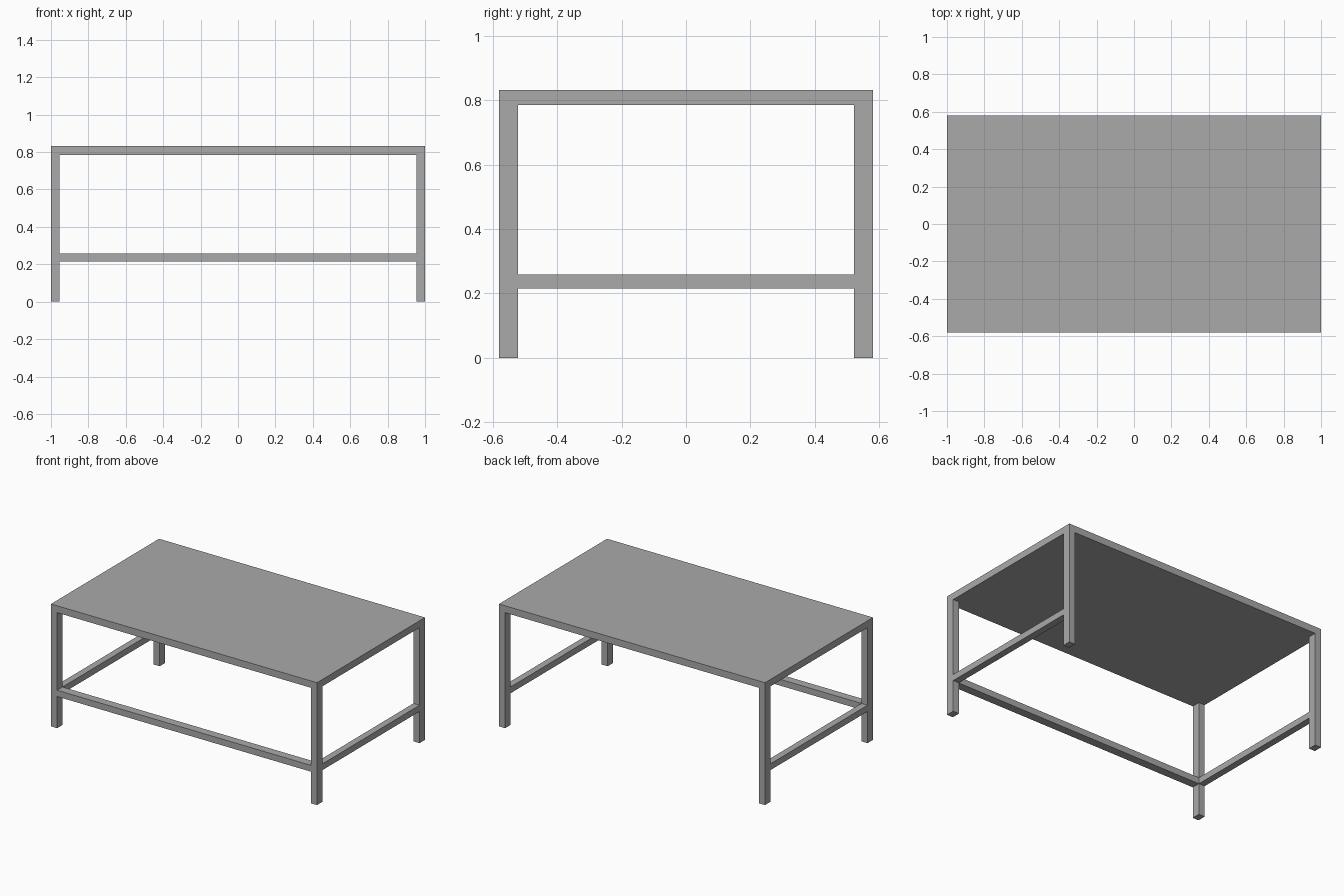
import bpy

# Remove the default cube
default = bpy.data.objects.get("Cube")
if default:
    bpy.data.objects.remove(default, do_unlink=True)

# Single grey finish
grey = bpy.data.materials.new("plain_grey")
grey.use_nodes = True
colour = (0.4, 0.4, 0.4, 1)
grey.diffuse_color = colour
grey.node_tree.nodes["Principled BSDF"].inputs["Base Color"].default_value = colour

# Overall sizes
HALF_X, HALF_Y, HEIGHT = 1.0, 0.58, 0.832
LEG_X, LEG_Y = 0.046, 0.058
TOP_Z = 0.785
RAIL_LOW, RAIL_HIGH = 0.215, 0.258


def box(name, low, high):
    """Add a box spanning two opposite corners."""
    centre = [(a + b) / 2 for a, b in zip(low, high)]
    bpy.ops.mesh.primitive_cube_add(size=1, location=centre)
    part = bpy.context.object
    part.name = name
    part.scale = [b - a for a, b in zip(low, high)]
    bpy.ops.object.transform_apply(location=False, rotation=False, scale=True)
    part.data.materials.append(grey)


# Table top
box("table_top", (-HALF_X, -HALF_Y, TOP_Z), (HALF_X, HALF_Y, HEIGHT))

inner_x, inner_y = HALF_X - LEG_X, HALF_Y - LEG_Y
for side, x in (("right", -HALF_X), ("left", inner_x)):
    # Legs at the front and back corners
    for end, y in (("front", -HALF_Y), ("back", inner_y)):
        box(f"{end}_{side}_leg", (x, y, 0), (x + LEG_X, y + LEG_Y, TOP_Z))
    # Side stretcher between the legs
    box(f"{side}_stretcher", (x, -inner_y, RAIL_LOW), (x + LEG_X, inner_y, RAIL_HIGH))

# Front stretcher; the back is open
box("front_stretcher", (-inner_x, -HALF_Y, RAIL_LOW), (inner_x, -inner_y, RAIL_HIGH))
